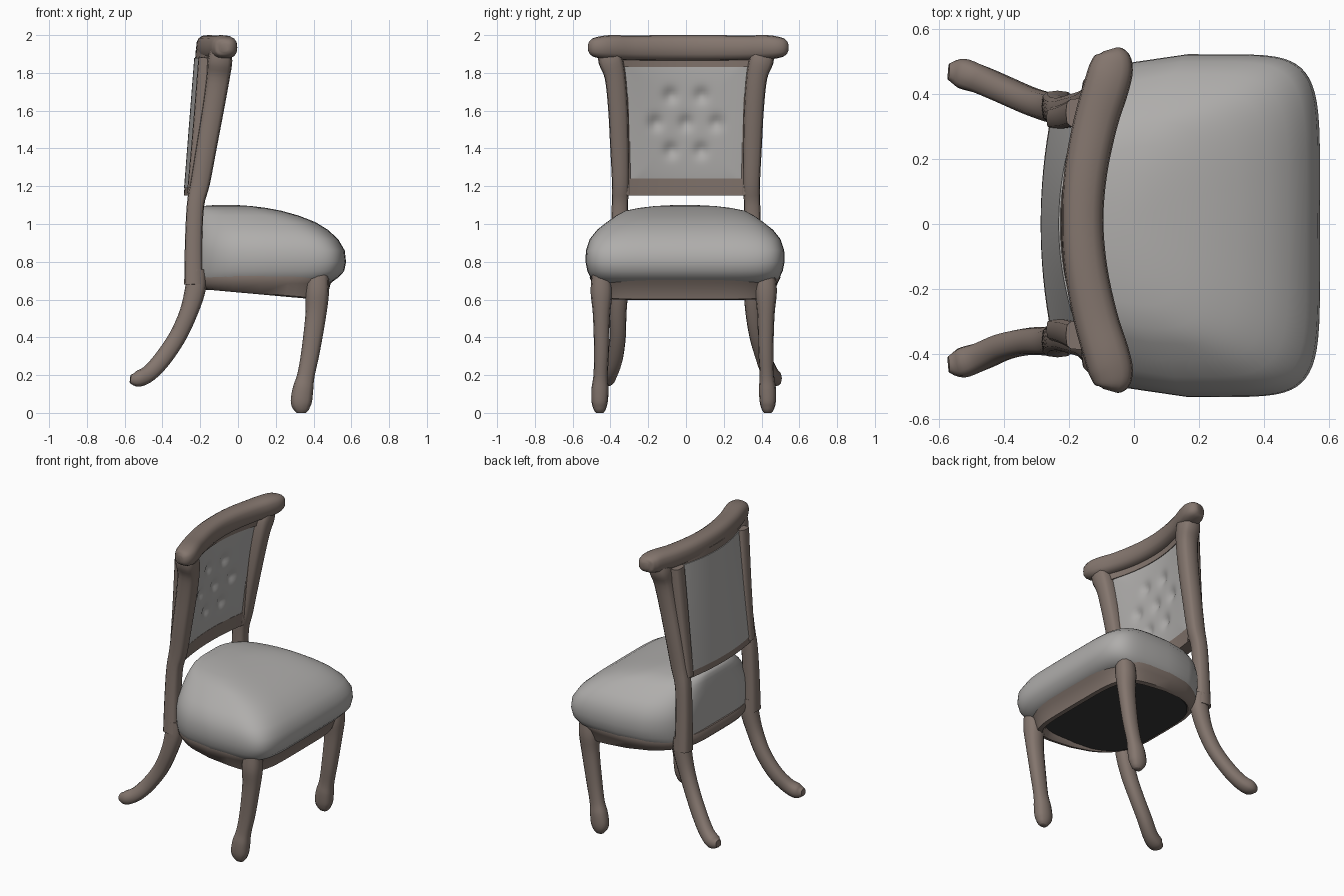
import bpy, bmesh, math
from mathutils import Vector

if "Cube" in bpy.data.objects:
    bpy.data.objects.remove(bpy.data.objects["Cube"])


def material(name, rgb):
    m = bpy.data.materials.new(name)
    m.diffuse_color = (*rgb, 1)
    m.use_nodes = True
    m.node_tree.nodes["Principled BSDF"].inputs["Base Color"].default_value = m.diffuse_color
    return m


WOOD = material("wood", (0.23, 0.18, 0.155))
FABRIC = material("fabric", (0.43, 0.42, 0.41))
DARK = material("underside", (0.04, 0.04, 0.04))


def spow(v, e):
    return math.copysign(abs(v) ** e, v)


def finish(name, bm, mat, angle=50):
    bmesh.ops.recalc_face_normals(bm, faces=bm.faces)
    me = bpy.data.meshes.new(name)
    bm.to_mesh(me)
    bm.free()
    ob = bpy.data.objects.new(name, me)
    bpy.context.collection.objects.link(ob)
    me.materials.append(mat)
    bpy.ops.object.select_all(action='DESELECT')
    ob.select_set(True)
    bpy.context.view_layer.objects.active = ob
    bpy.ops.object.shade_smooth_by_angle(angle=math.radians(angle))
    return ob


def loft(name, rings, mat, angle=50):
    bm = bmesh.new()
    loops = [[bm.verts.new(p) for p in r] for r in rings]
    n = len(loops[0])
    for a, b in zip(loops, loops[1:]):
        for i in range(n):
            j = (i + 1) % n
            bm.faces.new((a[i], a[j], b[j], b[i]))
    bm.faces.new(loops[0])
    bm.faces.new(loops[-1])
    return finish(name, bm, mat, angle)


def spline(keys, steps=4):
    """Catmull-Rom through tuples of any length."""
    out = []
    for i in range(len(keys) - 1):
        p0, p1 = keys[max(i - 1, 0)], keys[i]
        p2, p3 = keys[i + 1], keys[min(i + 2, len(keys) - 1)]
        for s in range(steps):
            t = s / steps
            out.append(tuple(0.5 * (2 * b + (c - a) * t + (2 * a - 5 * b + 4 * c - d) * t * t
                                    + (3 * b - a - 3 * c + d) * t ** 3)
                             for a, b, c, d in zip(p0, p1, p2, p3)))
    return out + [keys[-1]]


def limb(name, keys, ref, sides=12, square=0.8):
    """Sweep along (x, y, z, radius along ref, radius across)."""
    pts = spline(keys)
    rings = []
    for i, p in enumerate(pts):
        t = (Vector(pts[min(i + 1, len(pts) - 1)][:3]) - Vector(pts[max(i - 1, 0)][:3])).normalized()
        r = Vector(ref)
        u = (r - t * t.dot(r)).normalized()
        w = t.cross(u)
        angs = [2 * math.pi * k / sides for k in range(sides)]
        rings.append([Vector(p[:3]) + u * p[3] * spow(math.cos(a), square)
                      + w * p[4] * spow(math.sin(a), square) for a in angs])
    return loft(name, rings, WOOD)


def outline(z, xb, xf, hw, n=5.0, taper=0.27, count=64):
    """Rounded seat outline, narrower toward the back."""
    c, a = (xb + xf) / 2, (xf - xb) / 2
    ring = []
    for k in range(count):
        t = 2 * math.pi * k / count
        x = c + a * spow(math.cos(t), 2 / n)
        f = 1 - taper * max(0, (0.12 - x) / 0.36) ** 1.8
        ring.append((x, hw * f * spow(math.sin(t), 2 / n) - 0.005, z))
    return ring


# Domed seat cushion
cushion = [(0.69, -.24, .49, .475, 6), (0.715, -.24, .53, .50, 6), (0.75, -.24, .562, .517, 6),
           (0.80, -.24, .572, .527, 6), (0.86, -.24, .565, .525, 6), (0.92, -.24, .53, .505, 5.5),
           (0.97, -.235, .475, .465, 5), (1.01, -.23, .41, .415, 5), (1.045, -.225, .32, .365, 4.5),
           (1.07, -.22, .23, .32, 4), (1.085, -.21, .15, .25, 4), (1.095, -.19, .07, .17, 3.5),
           (1.10, -.13, .0, .07, 3)]
loft("seat_cushion", [outline(*c) for c in cushion], FABRIC)

# Wooden seat rail, a little lower toward the front, with a recessed underside
rail = [(0.70, -.2, .43, .42), (0.67, -.2, .43, .42), (0.645, -.21, .445, .44), (0.652, -.24, .47, .465),
        (0.685, -.255, .49, .49), (0.715, -.26, .525, .505), (0.74, -.25, .535, .50)]
loft("seat_rail", [[(x, y, z - 0.09 * (x + 0.08) * (z < 0.68)) for x, y, z in outline(*r)] for r in rail], WOOD)
loft("seat_underside", [outline(z, -.21, .44, .43) for z in (0.65, 0.66)], DARK)

# Legs and back posts, one per side
for s, side in ((-1, "right"), (1, "left")):
    o, r = -0.012, 0.018
    limb("front_leg_" + side, [
        (.425, s * .435 + o, .74, .05, .055), (.42, s * .435 + o, .64, .058, .062),
        (.412, s * .435 + o, .52, .046, .055), (.385, s * .435 + o, .33, .040, .049),
        (.36, s * .44 + o, .2, .038, .046), (.345, s * .443 + o, .13, .045, .054),
        (.335, s * .445 + o, .06, .043, .056), (.335, s * .445 + o, .02, .033, .042),
        (.335, s * .445 + o, 0, .02, .025)], (0, 1, 0))
    limb("rear_leg_" + side, [
        (-.22, s * .355, .76, .05, .05), (-.225, s * .355, .66, .05, .055),
        (-.262, s * .36, .53, .045, .048), (-.322, s * .37 + r / 2, .40, .042, .046),
        (-.40, s * .395 + r, .285, .042, .046), (-.47, s * .425 + r, .21, .044, .044),
        (-.53, s * .445 + r, .18, .046, .042), (-.57, s * .45 + r, .18, .025, .022)], (0, 1, 0))
    limb("back_post_" + side, [
        (-.235, s * .36, .68, .05, .05), (-.235, s * .355, .9, .045, .046),
        (-.225, s * .35, 1.1, .043, .046), (-.2, s * .347, 1.22, .045, .052),
        (-.165, s * .352, 1.42, .05, .055), (-.13, s * .36, 1.62, .053, .058),
        (-.105, s * .375, 1.78, .056, .062), (-.095, s * .40, 1.87, .065, .065),
        (-.09, s * .42, 1.94, .05, .05)], (0, 1, 0), square=0.6)

# Curved crest rail with knobbed ends
half = [(-.158, 0, 1.932, .068, .064), (-.148, .15, 1.932, .068, .066), (-.118, .3, 1.932, .066, .068),
        (-.085, .41, 1.935, .065, .07), (-.07, .47, 1.935, .058, .067), (-.07, .51, 1.935, .045, .052),
        (-.073, .525, 1.935, .022, .022)]
crest = [(x, -y, z, a, b) for x, y, z, a, b in half[:0:-1]] + half
limb("crest_rail", [(x, y + 0.012, z, a, b) for x, y, z, a, b in crest], (0, 0, 1), 16, 0.75)


def tuft(u, v):
    """Padding with staggered button dimples, fading at the border."""
    edge = max(0, 1 - max(abs(u), abs(v)) ** 6)
    depth = 0
    for j in range(-1, 2):
        for i in range(-1, 2 - j % 2):
            d2 = (u - (i + 0.5 * (j % 2)) * 0.5) ** 2 + (v - j * 0.42) ** 2
            depth += math.exp(-d2 / 0.012)
    return edge * (0.012 - 0.022 * depth)


def slab(name, hw, z0, z1, front, back, mat, nu=16, nv=4, bump=None):
    """Curved, leaning plate following the backrest."""
    bm = bmesh.new()
    grids = []
    for off, is_front in ((front, True), (-back, False)):
        g = []
        for j in range(nv + 1):
            z = z0 + (z1 - z0) * j / nv
            t = (z - 1.15) / 0.7
            row = []
            for i in range(nu + 1):
                u = 2 * i / nu - 1
                y = u * (hw + 0.02 * t)
                x = -.25 + .055 * t + (.035 + .03 * t) * (y / .35) ** 2 + off
                if bump and is_front:
                    x += bump(u, 2 * j / nv - 1)
                row.append(bm.verts.new((x, y, z)))
            g.append(row)
        for j in range(nv):
            for i in range(nu):
                bm.faces.new((g[j][i], g[j][i + 1], g[j + 1][i + 1], g[j + 1][i]))
        grids.append(g)
    rims = [g[0] + [r[-1] for r in g[1:-1]] + g[-1][::-1] + [r[0] for r in g[-2:0:-1]] for g in grids]
    n = len(rims[0])
    for i in range(n):
        j = (i + 1) % n
        bm.faces.new((rims[0][i], rims[0][j], rims[1][j], rims[1][i]))
    return finish(name, bm, mat, 40)


# Upholstered backrest with its wooden rails and stiles
slab("backrest_panel", .31, 1.19, 1.88, .036, .039, FABRIC, 40, 40, tuft)
slab("backrest_lower_rail", .34, 1.15, 1.24, .045, .037, WOOD)
slab("backrest_upper_rail", .36, 1.83, 1.92, .048, .034, WOOD)
for s, side in ((-1, "right"), (1, "left")):
    limb("backrest_stile_" + side, [
        (-.22, s * .325, 1.16, .035, .05), (-.19, s * .33, 1.5, .04, .05),
        (-.155, s * .342, 1.88, .045, .055)], (0, 1, 0), square=0.5)
